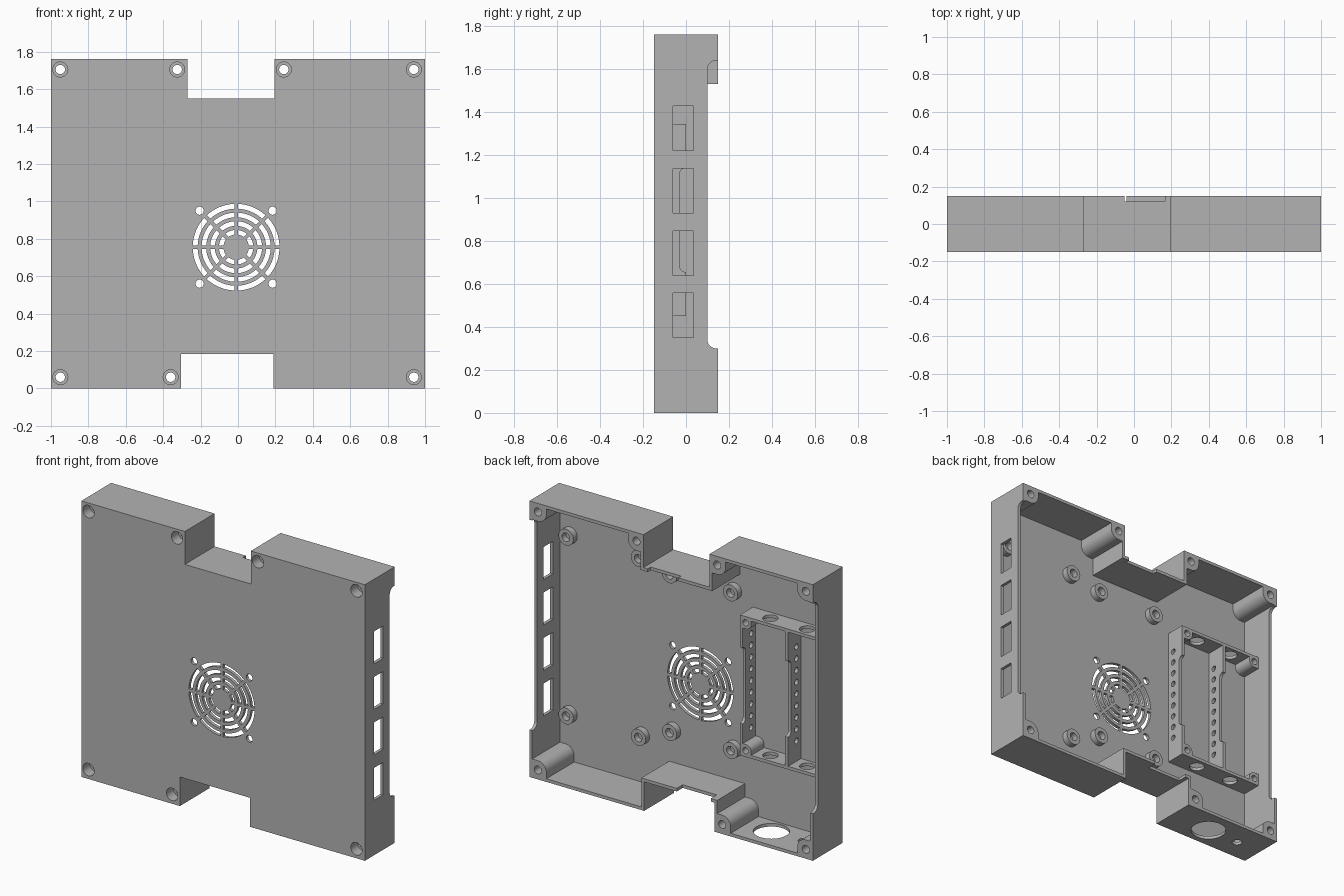
import bpy, bmesh, math
from mathutils import Vector

if "Cube" in bpy.data.objects:
    bpy.data.objects.remove(bpy.data.objects["Cube"])

grey = bpy.data.materials.new("matte grey")
grey.diffuse_color = (0.45, 0.45, 0.45, 1)
grey.use_nodes = True
grey.node_tree.nodes["Principled BSDF"].inputs["Base Color"].default_value = grey.diffuse_color
TAU = 2 * math.pi


def place(axis, a, b, h):
    # profile plane: x -> (y,z), y -> (x,z), z -> (x,y)
    return {'x': (h, a, b), 'y': (a, h, b), 'z': (a, b, h)}[axis]


def solid(name, prisms):
    """One mesh from a list of extruded profiles (points, axis, low, high)."""
    bm = bmesh.new()
    for pts, axis, lo, hi in prisms:
        bottom = [bm.verts.new(place(axis, a, b, lo)) for a, b in pts]
        top = [bm.verts.new(place(axis, a, b, hi)) for a, b in pts]
        bm.faces.new(bottom)
        bm.faces.new(top[::-1])
        n = len(pts)
        for i in range(n):
            j = (i + 1) % n
            bm.faces.new((bottom[i], top[i], top[j], bottom[j]))
    bmesh.ops.recalc_face_normals(bm, faces=bm.faces[:])
    me = bpy.data.meshes.new(name)
    bm.to_mesh(me)
    bm.free()
    me.materials.append(grey)
    ob = bpy.data.objects.new(name, me)
    bpy.context.collection.objects.link(ob)
    return ob


def boolean(ob, prisms, op='DIFFERENCE'):
    tool = solid("cutter", prisms)
    tool.hide_render = True
    mod = ob.modifiers.new("bool", 'BOOLEAN')
    mod.operation, mod.object, mod.solver = op, tool, 'EXACT'
    bpy.context.view_layer.objects.active = ob
    bpy.ops.object.modifier_apply(modifier=mod.name)
    bpy.data.objects.remove(tool, do_unlink=True)


def rect(a0, a1, b0, b1):
    return [(a0, b0), (a1, b0), (a1, b1), (a0, b1)]


def circle(a, b, r, n=32):
    return [(a + r * math.cos(TAU * i / n), b + r * math.sin(TAU * i / n)) for i in range(n)]


def arc(a, b, r, t0, t1, n=8):
    return [(a + r * math.cos(t0 + (t1 - t0) * i / n),
             b + r * math.sin(t0 + (t1 - t0) * i / n)) for i in range(n + 1)]


def corner_boss(x, z, sx, sz, r, reach):
    """Square pad filling a corner, rounded on its free side."""
    pts = [(reach, reach), (reach, -r)] + arc(0, 0, r, -math.pi / 2, -math.pi) + [(-r, reach)]
    return [(x + sx * a, z + sz * b) for a, b in pts]


def outline(t):
    """Case outline with both notches, moved inward by t."""
    return [(-1 + t, t), (-.305 - t, t), (-.305 - t, .185 + t), (.19 + t, .185 + t),
            (.19 + t, t), (1 - t, t), (1 - t, 1.76 - t), (.195 + t, 1.76 - t),
            (.195 + t, 1.55 - t), (-.27 - t, 1.55 - t), (-.27 - t, 1.76 - t), (-1 + t, 1.76 - t)]


# case shell, open at the back
FLOOR = -.13
case = solid("case", [(outline(0), 'y', -.15, .15)])
boolean(case, [(outline(.02), 'y', FLOOR, .3)])

# screw bosses in the corners and standoffs on the floor
screws = [(-.95, 1.705, -1, 1), (-.325, 1.705, 1, 1), (.245, 1.705, -1, 1), (.94, 1.705, 1, 1),
          (-.95, .06, -1, -1), (-.36, .06, 1, -1), (.94, .06, 1, -1)]
standoffs = [(x, z) for xs, zs in (((.91, .40), (1.46, .32)), ((.18, -.25), (1.415, .41)))
             for x in xs for z in zs]
boolean(case, [(corner_boss(*s, .06, .045), 'y', -.14, .15) for s in screws], 'UNION')
boolean(case, [(circle(x, z, .052), 'y', -.14, -.09) for x, z in standoffs], 'UNION')

# screw holes with wide front counterbores, standoff holes
boolean(case, [(circle(x, z, .025), 'y', -.3, .3) for x, z, _, _ in screws])
boolean(case, [(circle(x, z, .04), 'y', -.3, -.08) for x, z, _, _ in screws])
boolean(case, [(circle(x, z, .027), 'y', FLOOR + .002, .0) for x, z in standoffs])

# fan grille: four rings of slots split by eight spokes, four screw holes
FX, FZ = -.01, .755
grille = []
for r0, r1 in ((.068, .092), (.114, .139), (.160, .185), (.206, .232)):
    for k in range(8):
        a0, a1 = k * TAU / 8, (k + 1) * TAU / 8
        d0, d1 = math.asin(.010 / r0), math.asin(.010 / r1)
        grille.append((arc(FX, FZ, r1, a0 + d1, a1 - d1, 6) +
                       arc(FX, FZ, r0, a1 - d0, a0 + d0, 6), 'y', -.3, -.1))
grille += [(circle(FX + sx * .195, FZ + sz * .195, .022, 20), 'y', -.3, -.1)
           for sx in (-1, 1) for sz in (-1, 1)]
boolean(case, grille)

# port slots in the right wall
boolean(case, [(rect(-.06, .035, z0, z0 + .207), 'x', .96, 1.1) for z0 in (.35, .64, .93, 1.22)])

# lowered rims on both side walls, with rounded inner corners
rim = ([(.3, .30)] + arc(.14, .34, .04, -math.pi / 2, -math.pi) +
       arc(.14, 1.60, .04, math.pi, math.pi / 2) + [(.3, 1.64)])
boolean(case, [(rim, 'x', .965, 1.1), (rim, 'x', -1.1, -.965)])

# cable cutouts in the notch plates, holes in the bottom wall
boolean(case, [(rect(-.05, .165, .12, .3), 'z', 1.5, 1.6),
               (rect(-.28, -.04, .09, .3), 'z', .15, .24),
               (circle(-.595, -.01, .105, 40), 'z', -.1, .05),
               (circle(-.82, -.01, .03), 'z', -.1, .05)])

# module tray: two notched walls with a row of holes
Z0, Z1 = .45, 1.345
wall = ([(-.135, Z0), (0, Z0)] + arc(0, .685, .03, -math.pi / 2, -math.pi) +
        arc(0, 1.11, .03, math.pi, math.pi / 2) + [(0, Z1), (-.135, Z1)])
walls = solid("tray_walls", [(wall, 'x', x, x + .02) for x in (-.40, -.72)])
boolean(walls, [(circle(-.085, .6 + i * .075, .018, 20), 'x', -.8, -.3) for i in range(9)])

# tray end plates with round openings
plates = solid("tray_end_plates", [(rect(-.985, -.38, -.135, 0), 'z', z, z + .02)
                                   for z in (Z0, Z1 - .02)])
boolean(plates, [(circle(x, -.065, .045), 'z', .4, 1.4) for x in (-.55, -.81)])

# tray corner posts
corners = [(x, z, sx, sz) for x, sx in ((-.42, 1), (-.95, -1))
           for z, sz in ((Z1 - .04, 1), (Z0 + .04, -1))]
posts = solid("tray_posts", [(corner_boss(*c, .04, .032), 'y', -.135, 0) for c in corners])
boolean(posts, [(circle(x, z, .02, 24), 'y', -.12, .1) for x, z, _, _ in corners])

# smooth round surfaces, keep edges sharp
for ob in (case, walls, plates, posts):
    bpy.ops.object.select_all(action='DESELECT')
    ob.select_set(True)
    bpy.context.view_layer.objects.active = ob
    bpy.ops.object.shade_smooth_by_angle(angle=math.radians(30))
